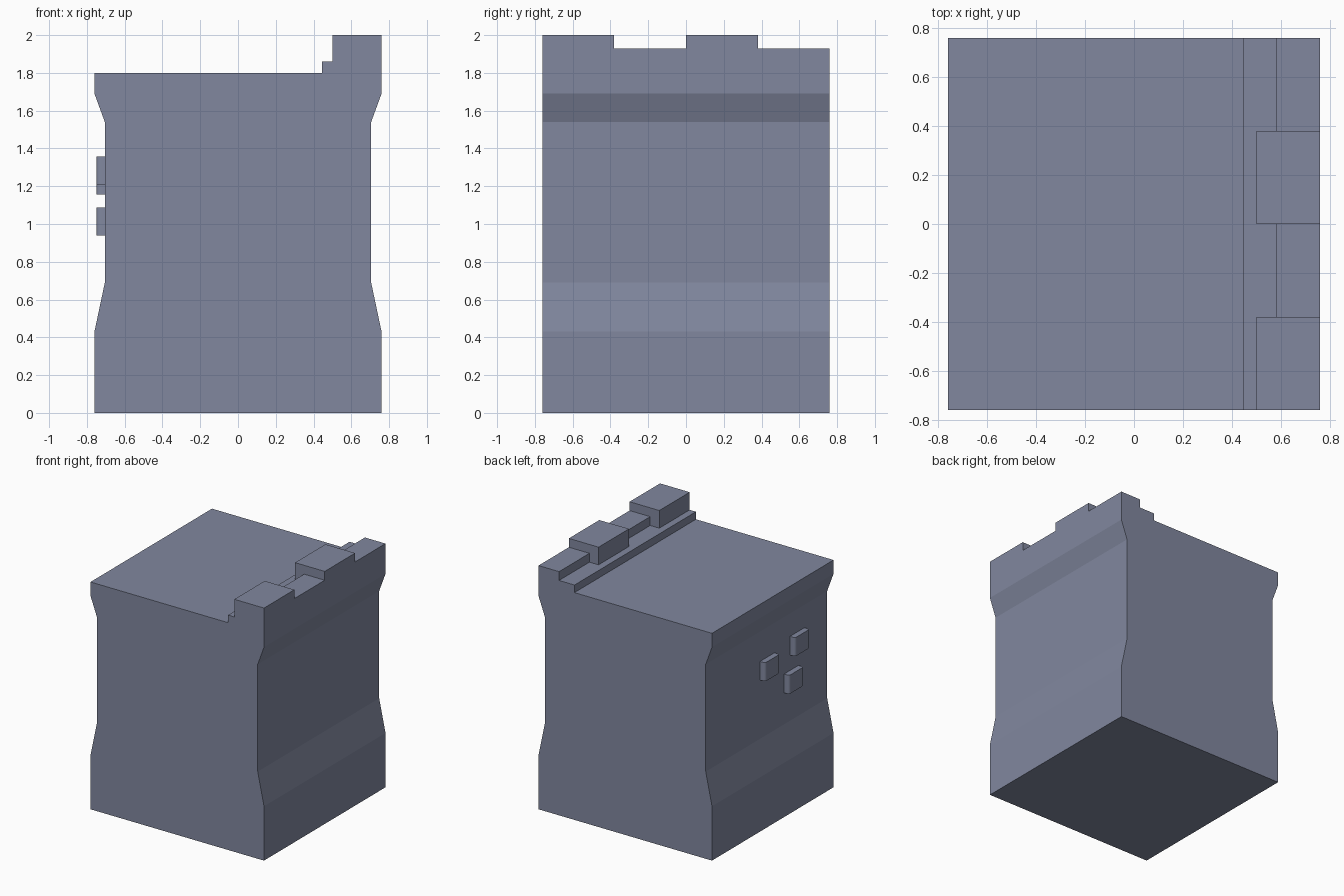
import bpy, bmesh

if "Cube" in bpy.data.objects:
    bpy.data.objects.remove(bpy.data.objects["Cube"])

H = 0.76  # half width of the block

stone = bpy.data.materials.new("blue grey stone")
stone.diffuse_color = (0.22, 0.245, 0.345, 1)
stone.use_nodes = True
stone.node_tree.nodes["Principled BSDF"].inputs["Base Color"].default_value = stone.diffuse_color


def finish(name, bm):
    bmesh.ops.recalc_face_normals(bm, faces=bm.faces)
    mesh = bpy.data.meshes.new(name)
    bm.to_mesh(mesh)
    bm.free()
    mesh.materials.append(stone)
    ob = bpy.data.objects.new(name, mesh)
    bpy.context.collection.objects.link(ob)
    return ob


def prism(name, profile, y0, y1):
    """Extrude an x-z profile along y."""
    bm = bmesh.new()
    face = bm.faces.new([bm.verts.new((x, y0, z)) for x, z in profile])
    ext = bmesh.ops.extrude_face_region(bm, geom=[face])
    verts = [v for v in ext["geom"] if isinstance(v, bmesh.types.BMVert)]
    bmesh.ops.translate(bm, verts=verts, vec=(0, y1 - y0, 0))
    return finish(name, bm)


def box(name, x0, x1, y0, y1, z0, z1):
    return prism(name, [(x0, z0), (x1, z0), (x1, z1), (x0, z1)], y0, y1)


# Wall body: waisted on both sides, with the walkway step on the right
side = [(H, 0), (H, 0.43), (0.705, 0.69), (0.705, 1.54), (H, 1.69)]
top = [(H, 1.86), (0.445, 1.86), (0.445, 1.80), (-H, 1.80)]
prism("wall_body", side + top + [(-x, z) for x, z in reversed(side)], -H, H)

# Battlements: tall blocks alternating with low parapet pieces
for i in range(2):
    y = -H + i * H
    box(f"merlon_{i + 1}", 0.50, H, y, y + H / 2, 1.86, 2.0)
    box(f"low_parapet_{i + 1}", 0.58, H, y + H / 2, y + H, 1.86, 1.93)

# Raised bricks on the left face, with rounded upright edges
for i, (y, z) in enumerate([(-0.10, 1.155), (-0.475, 1.21), (-0.40, 0.94)]):
    brick = box(f"raised_brick_{i + 1}", -0.75, -0.70, y, y + 0.18, z, z + 0.148)
    bm = bmesh.new()
    bm.from_mesh(brick.data)
    edges = [e for e in bm.edges
             if all(v.co.x < -0.74 for v in e.verts)
             and abs(e.verts[0].co.z - e.verts[1].co.z) > 0.1]
    bmesh.ops.bevel(bm, geom=edges, offset=0.02, segments=3,
                    profile=0.5, affect="EDGES")
    bm.to_mesh(brick.data)
    bm.free()
    bpy.ops.object.select_all(action="DESELECT")
    brick.select_set(True)
    bpy.context.view_layer.objects.active = brick
    bpy.ops.object.shade_smooth_by_angle(angle=0.7)
